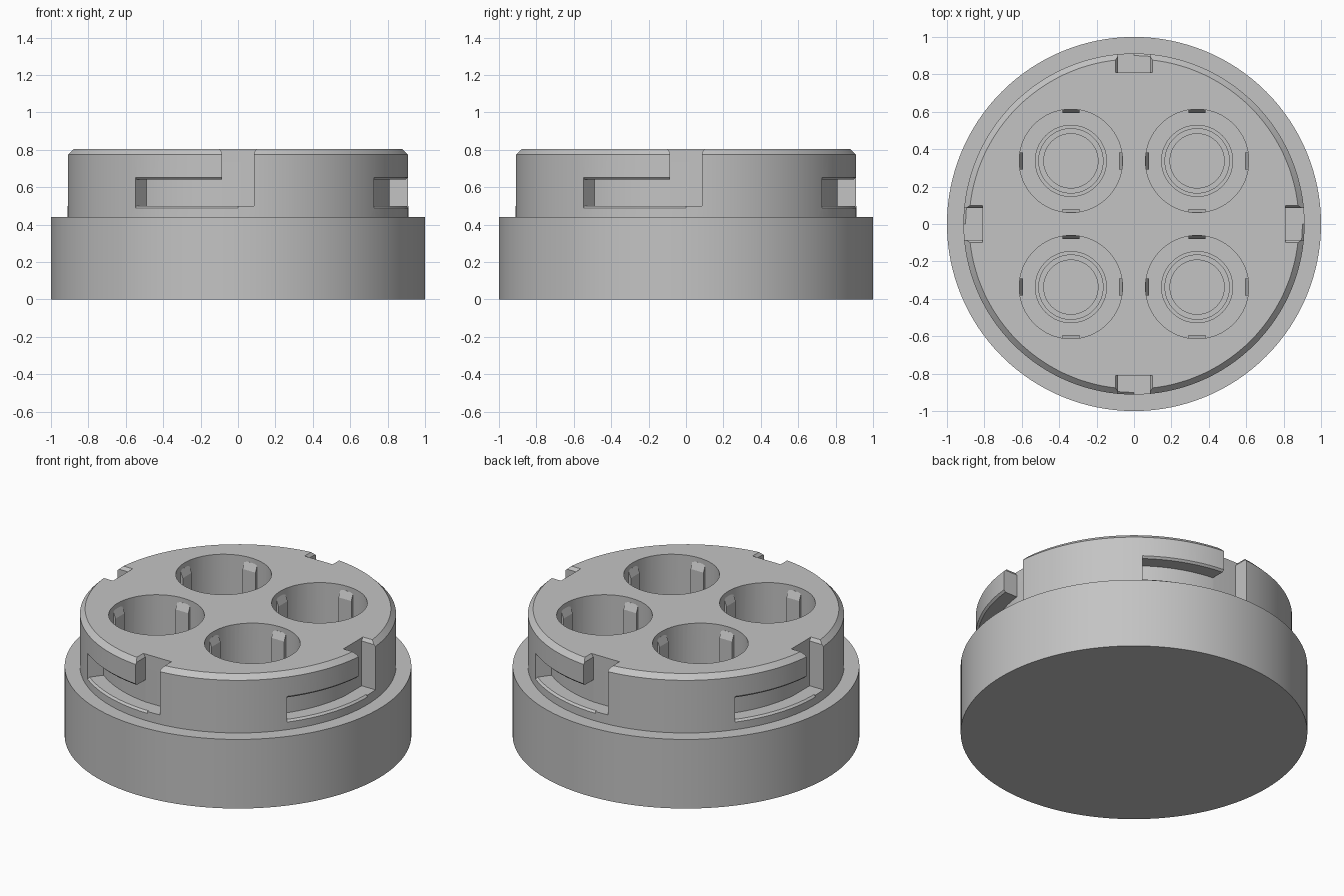
import bpy, bmesh
from math import cos, sin, pi, radians
from mathutils import Matrix

if "Cube" in bpy.data.objects:
    bpy.data.objects.remove(bpy.data.objects["Cube"], do_unlink=True)

GREY = (0.55, 0.55, 0.55, 1)
grey = bpy.data.materials.new("light_grey")
grey.use_nodes = True
grey.diffuse_color = GREY
grey.node_tree.nodes["Principled BSDF"].inputs["Base Color"].default_value = GREY


def finish(bm, name):
    bmesh.ops.remove_doubles(bm, verts=bm.verts, dist=1e-5)
    bmesh.ops.recalc_face_normals(bm, faces=bm.faces)
    mesh = bpy.data.meshes.new(name)
    bm.to_mesh(mesh)
    bm.free()
    mesh.materials.append(grey)
    ob = bpy.data.objects.new(name, mesh)
    bpy.context.collection.objects.link(ob)
    return ob


def revolve(name, profile, start=0, end=360, steps=128, centre=(0, 0)):
    """Sweep a closed (radius, z) profile about a vertical axis."""
    bm = bmesh.new()
    full = end - start == 360
    rings = []
    for i in range(steps if full else steps + 1):
        a = radians(start + (end - start) * i / steps)
        rings.append([bm.verts.new((centre[0] + r * cos(a), centre[1] + r * sin(a), z))
                      for r, z in profile])
    n = len(profile)
    edges = range(n - 1) if full else range(n)
    for i in range(steps):
        a, b = rings[i], rings[(i + 1) % len(rings)]
        for j in edges:
            k = (j + 1) % n
            if full and profile[j][0] == 0:
                bm.faces.new((a[j], a[k], b[k]))
            elif full and profile[k][0] == 0:
                bm.faces.new((a[j], a[k], b[j]))
            else:
                bm.faces.new((a[j], a[k], b[k], b[j]))
    if not full:
        bm.faces.new(rings[0])
        bm.faces.new(rings[-1])
    return finish(bm, name)


def prism(name, section, low, high, matrix):
    """Extrude a (u, z) section along the local y axis."""
    bm = bmesh.new()
    face = bm.faces.new([bm.verts.new((u, low, z)) for u, z in section])
    ext = bmesh.ops.extrude_face_region(bm, geom=[face])
    for v in ext["geom"]:
        if isinstance(v, bmesh.types.BMVert):
            v.co.y = high
    bm.transform(matrix)
    return finish(bm, name)


def cut(target, cutter):
    mod = target.modifiers.new("cut", "BOOLEAN")
    mod.operation, mod.solver, mod.object = "DIFFERENCE", "EXACT", cutter
    bpy.context.view_layer.objects.active = target
    bpy.ops.object.modifier_apply(modifier=mod.name)
    bpy.data.objects.remove(cutter, do_unlink=True)


# Stepped round body with a chamfered neck
body = revolve("bayonet_body", [(0, 0), (1, 0), (1, 0.44), (0.912, 0.44), (0.912, 0.775),
                                (0.882, 0.805), (0, 0.805)])

# Four L-shaped bayonet slots around the neck
slot = [(0.815, 0.5), (0.9, 0.5), (0.93, 0.47), (0.93, 0.67), (0.9, 0.64), (0.815, 0.64)]
notch = [(-0.085, 0.5), (0.085, 0.5), (0.085, 0.785), (0.11, 0.82), (-0.11, 0.82), (-0.085, 0.785)]
for q in range(4):
    cut(body, revolve("slot_cutter", slot, q * 90 - 37, q * 90, 24))
    cut(body, prism("notch_cutter", notch, -0.95, -0.811, Matrix.Rotation(q * pi / 2, 4, "Z")))

# Four sockets with stepped floors
SPACING = 0.3375
FLOOR = 0.2
centres = [(x * SPACING, y * SPACING) for x in (-1, 1) for y in (-1, 1)]
socket = [(0, 0.14), (0.145, 0.14), (0.145, 0.17), (0.172, 0.17), (0.172, 0.185), (0.19, 0.185),
          (0.19, FLOOR), (0.276, FLOOR), (0.276, 0.85), (0, 0.85)]
for c in centres:
    cut(body, revolve("socket_cutter", socket, steps=64, centre=c))

# Tapered grip ribs inside each socket
rib = [(0.256, FLOOR - 0.01), (0.29, FLOOR - 0.01), (0.29, 0.775), (0.275, 0.775), (0.256, 0.73)]
ribs = []
for x, y in centres:
    for q in range(4):
        m = Matrix.Translation((x, y, 0)) @ Matrix.Rotation(q * pi / 2, 4, "Z")
        ribs.append(prism("socket_rib", rib, -0.045, 0.045, m))

# Smooth the round walls, keep the edges sharp
bpy.ops.object.select_all(action="DESELECT")
body.select_set(True)
bpy.context.view_layer.objects.active = body
bpy.ops.object.shade_smooth_by_angle(angle=radians(25))
